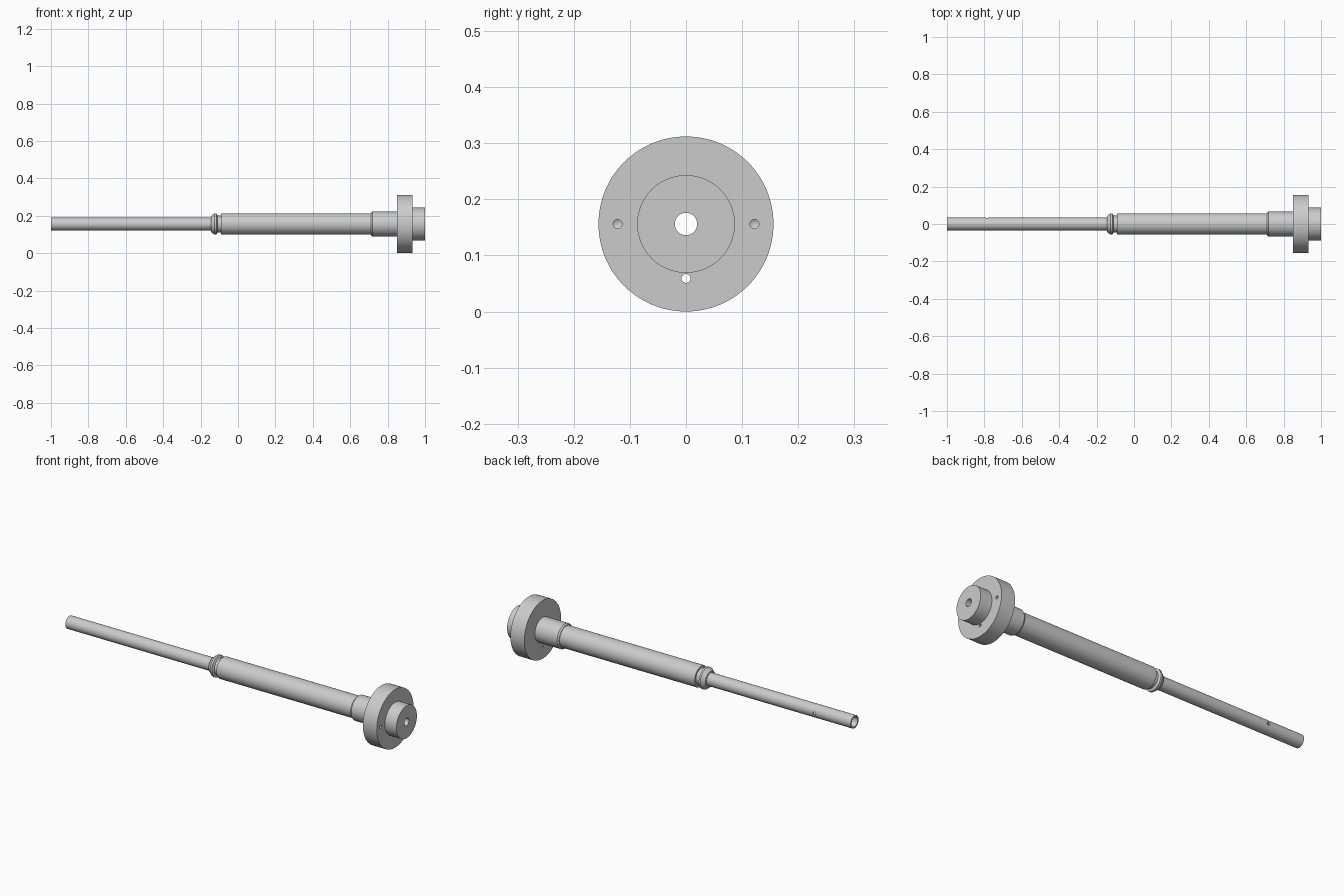
import bpy, bmesh, math
from mathutils import Matrix

AXIS_Z = 0.156

cube = bpy.data.objects.get("Cube")
if cube:
    bpy.data.objects.remove(cube, do_unlink=True)

steel = bpy.data.materials.new("grey_steel")
steel.use_nodes = True
steel.diffuse_color = (0.6, 0.6, 0.6, 1)
steel.node_tree.nodes["Principled BSDF"].inputs["Base Color"].default_value = (0.6, 0.6, 0.6, 1)


def lathe(name, profile, segments=96, matrix=Matrix()):
    """Turn a closed (x, radius) profile around the x axis."""
    bm = bmesh.new()
    rings = []
    for i in range(segments):
        a = math.tau * i / segments
        rings.append([bm.verts.new((x, r * math.cos(a), r * math.sin(a))) for x, r in profile])
    n = len(profile)
    for i in range(segments):
        a, b = rings[i], rings[(i + 1) % segments]
        for j in range(n):
            k = (j + 1) % n
            if profile[j][1] + profile[k][1] > 0:
                bm.faces.new((a[j], a[k], b[k], b[j]))
    bmesh.ops.remove_doubles(bm, verts=bm.verts, dist=0.00001)
    bmesh.ops.recalc_face_normals(bm, faces=bm.faces)
    mesh = bpy.data.meshes.new(name)
    bm.to_mesh(mesh)
    bm.free()
    mesh.materials.append(steel)
    obj = bpy.data.objects.new(name, mesh)
    bpy.context.collection.objects.link(obj)
    obj.matrix_world = Matrix.Translation((0, 0, AXIS_Z)) @ matrix
    return obj


def drill(target, profile, matrix):
    """Cut a turned drill shape out of the target."""
    cutter = lathe("drill_cutter", profile, 32, matrix)
    cutter.hide_render = True
    mod = target.modifiers.new("drill", "BOOLEAN")
    mod.operation = "DIFFERENCE"
    mod.solver = "EXACT"
    mod.object = cutter
    bpy.context.view_layer.objects.active = target
    bpy.ops.object.modifier_apply(modifier=mod.name)
    bpy.data.objects.remove(cutter, do_unlink=True)


# Hollow spindle: thin rod, tapered collar, groove and barrel
spindle = lathe("spindle", [
    (-1, 0.026), (-1, 0.034), (-0.145, 0.034), (-0.145, 0.042),
    (-0.125, 0.057), (-0.115, 0.057), (-0.109, 0.045),
    (-0.09, 0.045), (-0.09, 0.055), (-0.087, 0.057),
    (0.715, 0.057), (0.715, 0.02), (-0.7, 0.02), (-0.7, 0.026)])

# Flanged hub: chamfered neck, wide disc and end boss
hub = lathe("flanged_hub", [
    (0.71, 0.02), (0.71, 0.06), (0.718, 0.066), (0.85, 0.066),
    (0.85, 0.156), (0.932, 0.156), (0.932, 0.087),
    (1, 0.087), (1, 0.02)])

# Blind holes with conical bottoms either side of the disc
blind = [(0.89, 0), (0.895, 0.008), (0.95, 0.008), (0.95, 0)]
for side in (-1, 1):
    drill(hub, blind, Matrix.Translation((0, side * 0.122, 0)))

# Through hole below the boss
drill(hub, [(0.8, 0), (0.8, 0.008), (0.97, 0.008), (0.97, 0)],
      Matrix.Translation((0, 0, -0.097)))

# Cross hole in the back wall of the rod
drill(spindle, [(0.01, 0), (0.01, 0.008), (0.06, 0.008), (0.06, 0)],
      Matrix.Translation((-0.785, 0, 0)) @ Matrix.Rotation(math.pi / 2, 4, "Z"))

# Smooth the turned surfaces and keep machined edges crisp
bpy.ops.object.select_all(action="DESELECT")
for part in (spindle, hub):
    part.select_set(True)
bpy.context.view_layer.objects.active = hub
bpy.ops.object.shade_smooth_by_angle(angle=math.radians(25))
